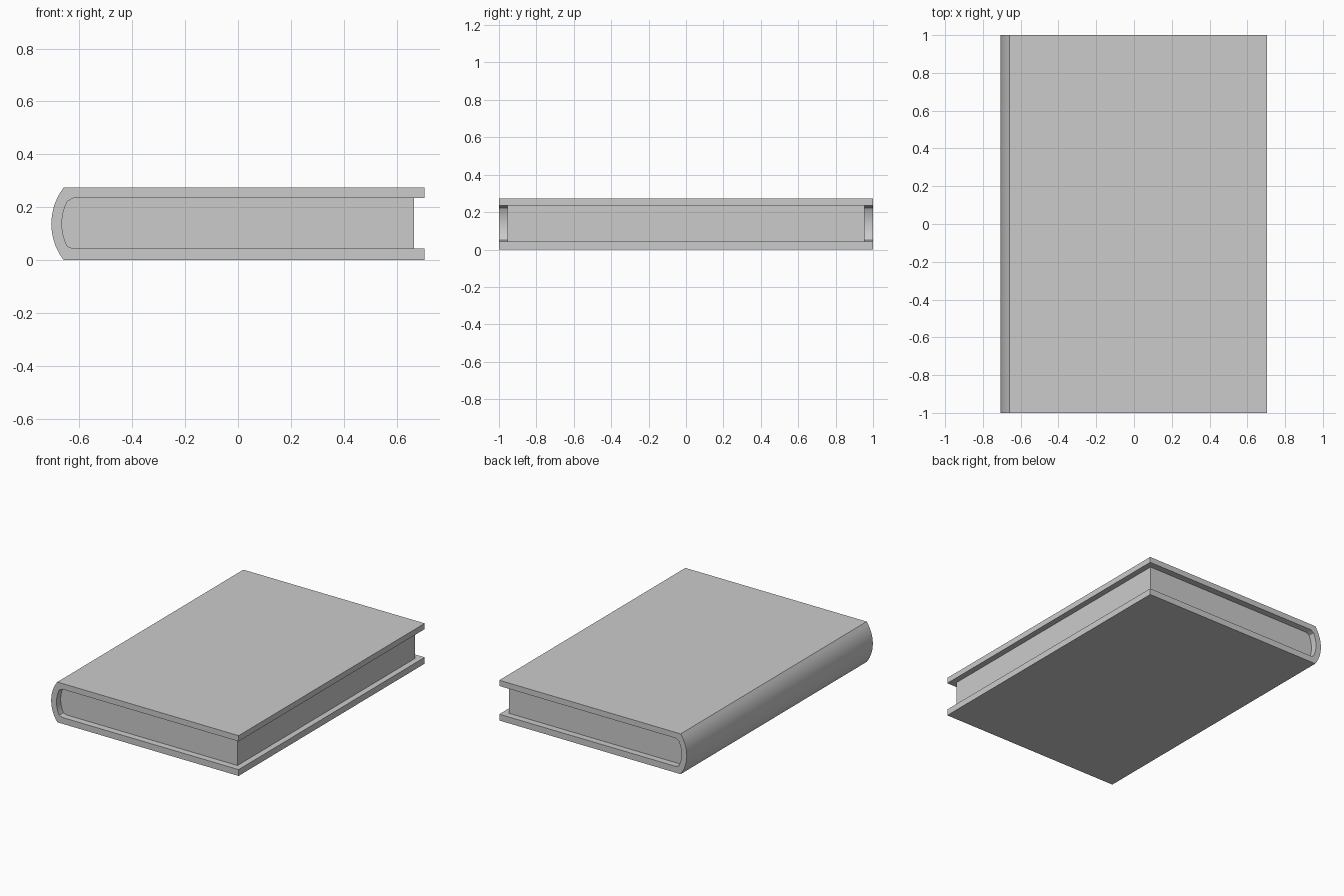
import bpy, bmesh
from math import sin, cos, asin, pi

if "Cube" in bpy.data.objects:
    bpy.data.objects.remove(bpy.data.objects["Cube"])

MID = 0.137          # mid height of the book
CX = -0.48           # centre of the spine arcs


def spine_arc(radius, half, steps=14):
    """Arc bulging to -x, from bottom to top, as (x, z) points."""
    a = asin(half / radius)
    angles = [-a + 2 * a * i / steps for i in range(steps + 1)]
    return [(CX - radius * cos(t), MID + radius * sin(t)) for t in angles]


def extrude_profile(name, points, half_depth):
    """Closed xz profile extruded evenly along y."""
    bm = bmesh.new()
    face = bm.faces.new([bm.verts.new((x, -half_depth, z)) for x, z in points])
    new = bmesh.ops.extrude_face_region(bm, geom=[face])["geom"]
    verts = [v for v in new if isinstance(v, bmesh.types.BMVert)]
    bmesh.ops.translate(bm, verts=verts, vec=(0, 2 * half_depth, 0))
    bmesh.ops.recalc_face_normals(bm, faces=bm.faces)
    mesh = bpy.data.meshes.new(name)
    bm.to_mesh(mesh)
    bm.free()
    obj = bpy.data.objects.new(name, mesh)
    bpy.context.collection.objects.link(obj)
    bpy.ops.object.select_all(action='DESELECT')
    obj.select_set(True)
    bpy.context.view_layer.objects.active = obj
    bpy.ops.object.shade_smooth_by_angle(angle=pi / 6)
    return obj


# Inner spine curve with softened corners, shared by cover and pages
low, high = 0.043, 0.235
inner = [(-0.622, low)] + spine_arc(0.186, 0.085) + [(-0.622, high)]

# Cover: two boards joined by a rounded spine
outer = spine_arc(0.226, MID)
cover = [(0.705, 0)] + outer + [(0.705, 2 * MID), (0.705, high)]
cover += inner[::-1] + [(0.705, low)]
extrude_profile("cover", cover, 1.0)

# Page block, set back from the cover edges
extrude_profile("pages", inner + [(0.665, high), (0.665, low)], 0.955)
